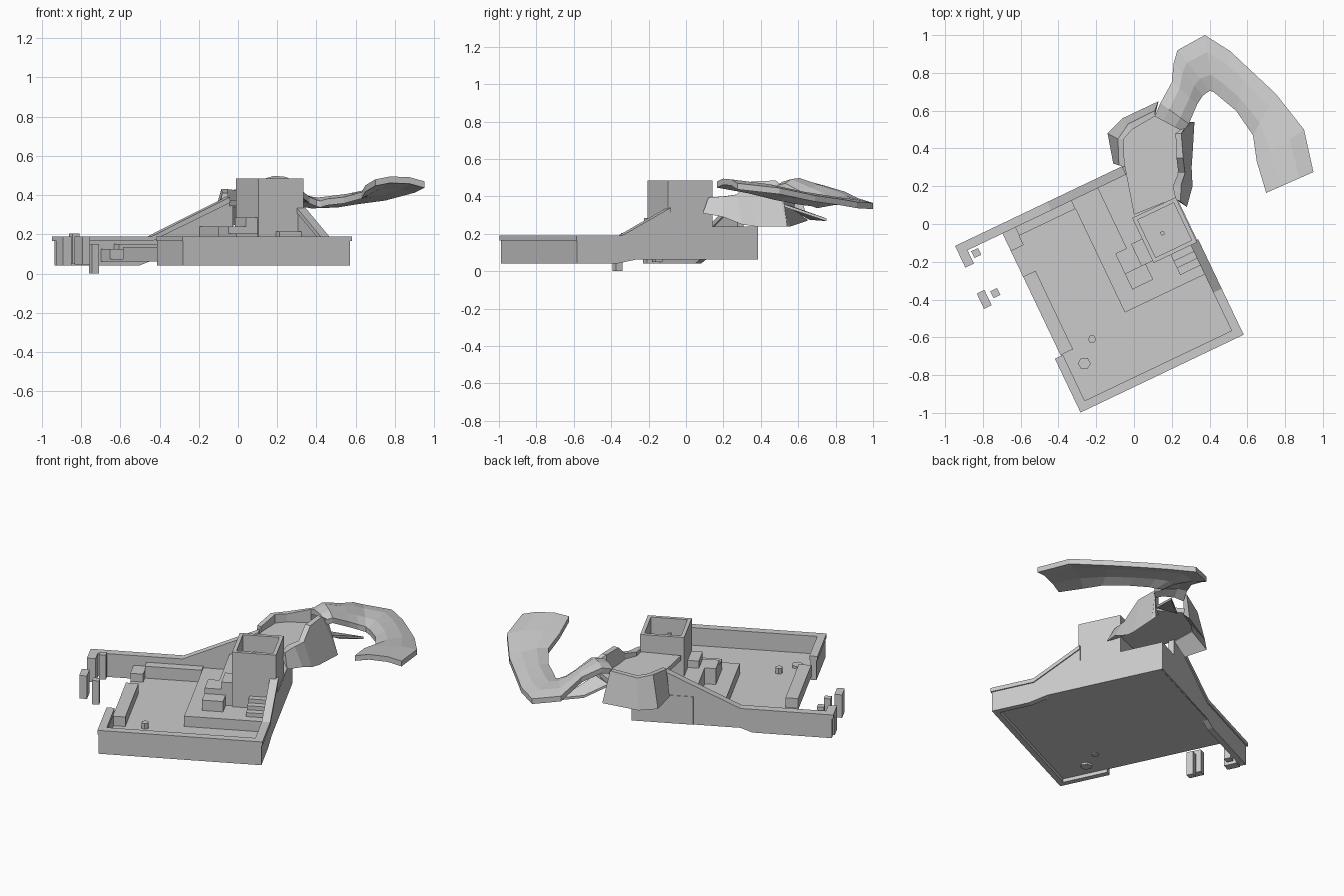
import bpy, bmesh, math
from mathutils import Matrix, Vector

# Courtyard frame: u along the front wall, v towards the back
ANG = math.radians(25.5)
FRAME = Matrix.Translation((-0.283, -0.998, 0)) @ Matrix.Rotation(ANG, 4, 'Z')


def make(name, verts, faces, frame=None):
    bm = bmesh.new()
    vs = [bm.verts.new(frame @ Vector(v) if frame else Vector(v)) for v in verts]
    for f in faces:
        bm.faces.new([vs[i] for i in f])
    bmesh.ops.recalc_face_normals(bm, faces=bm.faces)
    me = bpy.data.meshes.new(name)
    bm.to_mesh(me)
    bm.free()
    ob = bpy.data.objects.new(name, me)
    bpy.context.collection.objects.link(ob)
    return ob


def loft(name, rings, frame=None):
    """Skin a row of equal sections, capped at both ends."""
    n = len(rings[0])
    verts = [p for r in rings for p in r]
    faces = []
    for k in range(len(rings) - 1):
        for i in range(n):
            j = (i + 1) % n
            faces.append((k * n + i, k * n + j, (k + 1) * n + j, (k + 1) * n + i))
    faces += [tuple(range(n)), tuple(range(len(verts) - n, len(verts)))]
    return make(name, verts, faces, frame)


def prism(name, ring, z0, z1, frame=None):
    return loft(name, [[(x, y, z) for x, y in ring] for z in (z0, z1)], frame)


def box(name, u0, u1, v0, v1, z0, z1):
    return prism(name, [(u0, v0), (u1, v0), (u1, v1), (u0, v1)], z0, z1, FRAME)


def wall_u(name, profile, v0, v1):
    return loft(name, [[(s, v, z) for s, z in profile] for v in (v0, v1)], FRAME)


def wall_v(name, profile, u0, u1):
    return loft(name, [[(u, s, z) for s, z in profile] for u in (u0, u1)], FRAME)


# Courtyard floor
box("courtyard_floor", 0.035, 0.95, 0.01, 1.07, 0.062, 0.075)

# Front wall and left stub with coping
box("front_wall", 0.006, 0.95, 0.006, 0.04, 0.04, 0.165)
box("front_coping", 0, 0.957, 0, 0.047, 0.165, 0.19)
box("left_wall", 0.006, 0.04, 0.04, 0.315, 0.04, 0.165)
box("left_coping", 0, 0.047, 0.047, 0.315, 0.165, 0.19)

# Right wall, rising to the tower
wall_v("right_wall", [(0.04, 0.04), (0.24, 0.04), (0.37, 0.065), (0.56, 0.065), (0.56, 0.315),
                      (0.27, 0.165), (0.04, 0.165)], 0.915, 0.95)
wall_v("right_coping", [(0.047, 0.165), (0.27, 0.165), (0.56, 0.315), (0.56, 0.34), (0.27, 0.19),
                        (0.047, 0.19)], 0.908, 0.957)

# Back wall, running past the floor and rising to the rock
wall_u("back_wall", [(-0.21, 0.04), (0.25, 0.04), (0.32, 0.065), (0.78, 0.065), (0.78, 0.37), (0.74, 0.35),
                     (0.32, 0.165), (-0.21, 0.165)], 1.04, 1.075)
wall_u("back_coping", [(-0.22, 0.165), (0.32, 0.165), (0.76, 0.36), (0.76, 0.39), (0.32, 0.19),
                       (-0.22, 0.19)], 1.033, 1.082)
box("wall_return", -0.22, -0.17, 0.955, 1.033, 0.04, 0.19)

# Loose gate pillars
box("gate_pillar_back", -0.155, -0.115, 0.98, 1.02, 0.05, 0.205)
box("gate_pillar_front", -0.225, -0.18, 0.715, 0.805, 0.045, 0.19)
box("gate_post_front", -0.155, -0.115, 0.745, 0.785, 0.0, 0.15)

# Low blocks along the left and back sides
box("left_block", 0.035, 0.108, 0.32, 0.78, 0.062, 0.135)
box("corner_block", 0.035, 0.11, 0.93, 1.04, 0.07, 0.125)
box("back_bench", 0.11, 0.44, 0.985, 1.04, 0.07, 0.15)

# Stepped terraces up to the tower
box("terrace_low", 0.44, 0.915, 0.377, 1.04, 0.07, 0.14)
box("terrace_high", 0.593, 0.95, 0.56, 1.078, 0.064, 0.24)
box("terrace_block", 0.528, 0.65, 0.47, 0.56, 0.14, 0.205)
box("terrace_parapet", 0.528, 0.593, 0.56, 0.68, 0.14, 0.24)
box("tower_plinth", 0.625, 0.69, 0.56, 0.69, 0.24, 0.285)
for i in range(3):
    box("right_stair", 0.79, 0.915, 0.43 + 0.04 * i, 0.55, 0.14, 0.165 + 0.025 * i)

# Square tower with open top
U0, U1, V0, V1, T = 0.69, 0.945, 0.548, 0.812, 0.022
box("tower_body", U0, U1, V0, V1, 0.064, 0.38)
box("tower_wall_front", U0, U1, V0, V0 + T, 0.38, 0.485)
box("tower_wall_back", U0, U1, V1 - T, V1, 0.38, 0.485)
box("tower_wall_left", U0, U0 + T, V0 + T, V1 - T, 0.38, 0.485)
box("tower_wall_right", U1 - T, U1, V0 + T, V1 - T, 0.38, 0.485)
box("tower_post", 0.79, 0.81, 0.66, 0.68, 0.38, 0.44)

# Hexagonal well and barrel
for name, x, y, r, z0, z1 in (("well", -0.263, -0.738, 0.034, 0.05, 0.09),
                              ("barrel", -0.222, -0.61, 0.022, 0.055, 0.11)):
    prism(name, [(x + r * math.cos(i * math.pi / 3), y + r * math.sin(i * math.pi / 3)) for i in range(6)], z0, z1)

# Rock platform behind the tower
plat = [(-0.05, 0.31), (-0.08, 0.46), (0.0, 0.51), (0.11, 0.58), (0.25, 0.5), (0.23, 0.35),
        (0.24, 0.12), (0.2, 0.13), (0.0, 0.05)]
prism("rock_platform", plat, 0.345, 0.375)

# Ramp beneath the start of the path
loft("rock_ramp", [[(x, y, z - d) for x, y, z in ((0.15, 0.56, 0.35), (0.27, 0.52, 0.36), (0.35, 0.75, 0.283),
                                                  (0.25, 0.66, 0.29))] for d in (0, 0.015)])


# Flared rock walls: (inner x, y, outer x, y, foot x, y, top z, foot z)
def rock_wall(name, rows):
    loft(name, [[(ix, iy, 0.34), (ix, iy, tz), (ox, oy, tz), (fx, fy, fz)]
                for ix, iy, ox, oy, fx, fy, tz, fz in rows])


rock_wall("rock_wall_left", [
    (-0.05, 0.30, -0.08, 0.31, -0.11, 0.32, 0.41, 0.25),
    (-0.055, 0.45, -0.085, 0.45, -0.14, 0.48, 0.43, 0.24),
    (-0.01, 0.5, -0.03, 0.53, -0.06, 0.56, 0.425, 0.24),
    (0.11, 0.57, 0.11, 0.60, 0.13, 0.65, 0.46, 0.27)])
rock_wall("rock_wall_right", [
    (0.22, 0.13, 0.245, 0.12, 0.28, 0.09, 0.395, 0.31),
    (0.205, 0.2, 0.25, 0.21, 0.31, 0.2, 0.40, 0.29),
    (0.235, 0.27, 0.27, 0.27, 0.305, 0.3, 0.41, 0.25),
    (0.225, 0.35, 0.26, 0.35, 0.31, 0.37, 0.48, 0.24),
    (0.22, 0.48, 0.25, 0.48, 0.32, 0.54, 0.485, 0.24),
    (0.25, 0.5, 0.27, 0.51, 0.29, 0.54, 0.46, 0.27)])

# Winding path: (left x, y, z, right x, y, z), crowned in the middle
path = [(0.11, 0.57, 0.46, 0.26, 0.49, 0.46), (0.14, 0.64, 0.485, 0.29, 0.53, 0.47),
        (0.2, 0.75, 0.455, 0.335, 0.635, 0.415), (0.21, 0.85, 0.425, 0.365, 0.68, 0.39),
        (0.23, 0.92, 0.39, 0.40, 0.705, 0.375), (0.375, 1.0, 0.365, 0.42, 0.70, 0.37),
        (0.51, 0.915, 0.37, 0.45, 0.675, 0.38), (0.60, 0.83, 0.385, 0.54, 0.60, 0.39),
        (0.75, 0.69, 0.405, 0.63, 0.47, 0.415), (0.90, 0.5, 0.445, 0.65, 0.33, 0.45),
        (0.95, 0.275, 0.47, 0.70, 0.165, 0.48)]
rings = []
for lx, ly, lz, rx, ry, rz in path:
    a, b = Vector((lx, ly, lz)), Vector((rx, ry, rz))
    up, down = Vector((0, 0, 0.018)), Vector((0, 0, -0.033))
    top = [a, a.lerp(b, 0.3) + up, a.lerp(b, 0.7) + up, b]
    rings.append(top + [p + down for p in reversed(top)])
loft("winding_path", rings)
